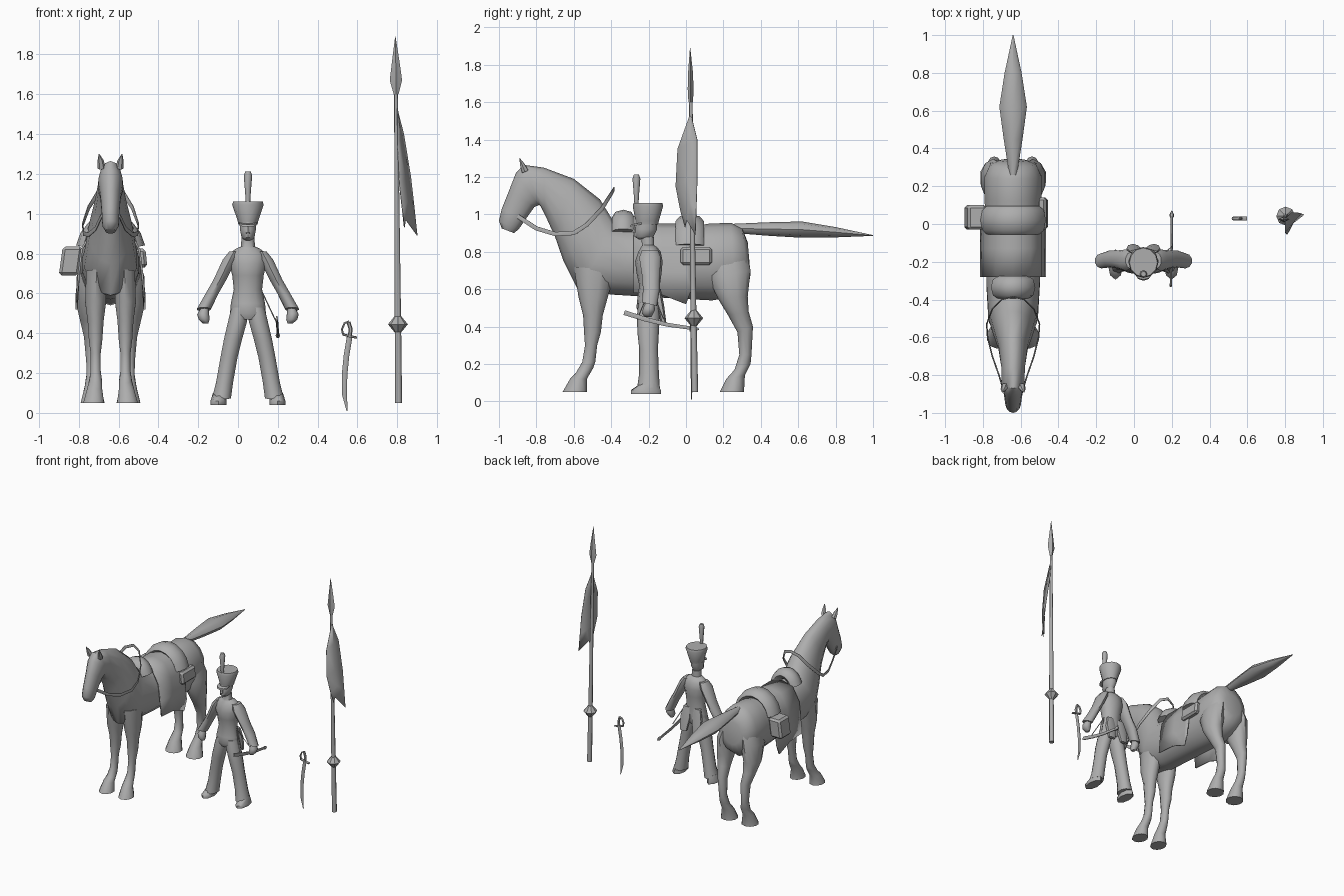
import bpy, bmesh, math
from mathutils import Vector as V

gray = bpy.data.materials.new("plain_gray")
gray.diffuse_color = (0.42, 0.42, 0.42, 1)
HX, SX = -0.64, 0.05          # horse and soldier centre lines
Y, Z = V((0, 1, 0)), V((0, 0, 1))


def finish(name, bm, angle=50, thick=0):
    bmesh.ops.recalc_face_normals(bm, faces=bm.faces)
    me = bpy.data.meshes.new(name)
    bm.to_mesh(me)
    bm.free()
    ob = bpy.data.objects.new(name, me)
    bpy.context.collection.objects.link(ob)
    me.materials.append(gray)
    bpy.ops.object.select_all(action='DESELECT')
    ob.select_set(True)
    bpy.context.view_layer.objects.active = ob
    bpy.ops.object.shade_smooth_by_angle(angle=math.radians(angle))
    if thick:
        m = ob.modifiers.new("thickness", 'SOLIDIFY')
        m.thickness, m.offset = thick, 0
    return ob


def skin(name, rings, closed=True, angle=50, thick=0):
    """Join point rows with quads; closed rows become a capped solid."""
    bm = bmesh.new()
    vs = [[bm.verts.new(p) for p in r] for r in rings]
    n = len(vs[0])
    for a, b in zip(vs, vs[1:]):
        for i in range(n if closed else n - 1):
            j = (i + 1) % n
            bm.faces.new((a[i], a[j], b[j], b[i]))
    if closed:
        bm.faces.new(vs[0])
        bm.faces.new(vs[-1])
    return finish(name, bm, angle, thick)


def oval(c, u, v, n):
    return [c + u * math.cos(math.tau * i / n) + v * math.sin(math.tau * i / n)
            for i in range(n)]


def loft(name, rows, n=10, angle=50):
    """Rows: x centre, two opposite points (y, z), (y, z), half width in x."""
    rings = []
    for x, y1, z1, y2, z2, w in rows:
        a, b = V((x, y1, z1)), V((x, y2, z2))
        rings.append(oval((a + b) / 2, (a - b) / 2, V((w, 0, 0)), n))
    return skin(name, rings, angle=angle)


def side_loft(name, cx, s, rows, n=10):
    return loft(name, [(cx + s * r[0],) + r[1:] for r in rows], n)


def tube(name, pts, radii, ref=Y, n=8, angle=50):
    """Tube along a path; radii are (across, along ref) for each point."""
    pts = [V(p) for p in pts]
    rings = []
    for i, p in enumerate(pts):
        t = (pts[min(i + 1, len(pts) - 1)] - pts[max(i - 1, 0)]).normalized()
        u = t.cross(ref).normalized()
        r = radii[i] if isinstance(radii, list) else radii
        rings.append(oval(p, u * r[0], u.cross(t) * r[1], n))
    return skin(name, rings, angle=angle)


def arch(name, yc, zc, rx, rz, h, d, a0, n=8):
    """Roll bent over the horse's back."""
    rings = []
    for i in range(9):
        a = math.radians(a0 + (180 - 2 * a0) * i / 8)
        o = V((math.cos(a), 0, math.sin(a)))
        rings.append(oval(V((HX + rx * o.x, yc, zc + rz * o.z)), o * h, Y * d, n))
    return skin(name, rings)


# Horse: head, neck and trunk
loft("horse_body", [(HX,) + r for r in [
    (-.985, .925, -.92, .90, .025), (-1.0, .965, -.895, .92, .042),
    (-.985, 1.03, -.86, .97, .045), (-.945, 1.13, -.81, 1.04, .052),
    (-.91, 1.22, -.785, 1.05, .062), (-.87, 1.265, -.775, 1.04, .062),
    (-.76, 1.25, -.755, 1.0, .064), (-.60, 1.19, -.70, .88, .08),
    (-.46, 1.08, -.655, .75, .11), (-.38, .95, -.575, .59, .135),
    (-.25, .92, -.38, .57, .145), (0, .93, -.05, .55, .148),
    (.12, .95, .14, .54, .155), (.24, .955, .26, .56, .155),
    (.30, .93, .335, .62, .125), (.33, .85, .345, .68, .07)]], 14)
loft("horse_tail", [(HX,) + r for r in [
    (.26, .95, .26, .90, .02), (.45, .958, .45, .885, .05),
    (.62, .962, .62, .875, .073), (.8, .932, .8, .877, .045),
    (1.0, .889, 1.0, .885, .002)]], 8)

for s, side in ((-1, "left"), (1, "right")):
    tube(side + "_ear", [(HX + s * .045, -.86, 1.23), (HX + s * .05, -.875, 1.265),
         (HX + s * .058, -.89, 1.30)], [(.02, .02), (.016, .014), (.002, .002)], n=6)
    side_loft(side + "_front_leg", HX, s, [
        (.07, -.60, .72, -.38, .70, .055), (.075, -.575, .56, -.42, .55, .055),
        (.075, -.55, .46, -.445, .46, .042), (.075, -.545, .37, -.455, .37, .036),
        (.075, -.54, .30, -.475, .30, .027), (.075, -.555, .21, -.485, .21, .027),
        (.075, -.59, .15, -.495, .18, .033), (.08, -.62, .12, -.53, .12, .04),
        (.085, -.66, .05, -.53, .05, .055)])
    side_loft(side + "_hind_leg", HX, s, [
        (.07, .10, .78, .32, .82, .06), (.105, .12, .66, .345, .70, .068),
        (.115, .17, .55, .33, .56, .062), (.11, .225, .46, .335, .48, .046),
        (.10, .275, .37, .358, .40, .035), (.095, .285, .25, .35, .25, .028),
        (.09, .26, .17, .345, .20, .033), (.09, .215, .12, .315, .14, .042),
        (.09, .18, .05, .31, .05, .063)])

# Saddle cloth, rolls and bags
half = [(0, .945), (.09, .92), (.145, .82), (.16, .69)]
rows = []
for y, low in ((-.28, .58), (-.13, .57), (0, .52), (.03, .60)):
    right = half + [(.17, low)]
    prof = [(-x, z) for x, z in right[:0:-1]] + right
    rows.append([V((HX + x, y, z)) for x, z in prof])
skin("saddle_cloth", rows, closed=False, thick=.01)
arch("rear_roll", .02, .80, .142, .165, .035, .075, 12)
arch("pommel_roll", -.335, .87, .085, .115, .04, .06, 20)
loft("left_bag", [(-.90, -.04, .77, .10, .77, .005), (-.895, -.04, .77, .10, .77, .005)], 4)
bpy.data.objects.remove(bpy.data.objects["left_bag"])


def bag(name, x0, x1, y0, y1, z0, z1, lean):
    bm = bmesh.new()
    bmesh.ops.create_cube(bm, size=1)
    for v in bm.verts:
        k = v.co.z
        v.co = V(((x0 + x1) / 2 + v.co.x * (x1 - x0) + k * lean,
                  (y0 + y1) / 2 + v.co.y * (y1 - y0), (z0 + z1) / 2 + k * (z1 - z0)))
    bmesh.ops.bevel(bm, geom=bm.edges[:], offset=.014, segments=1, affect='EDGES')
    finish(name, bm, 30)


bag("left_saddle_bag", -.89, -.79, -.03, .10, .69, .835, .02)
bag("right_saddle_bag", -.51, -.46, -.03, .14, .73, .825, -.01)

# Reins: one loop from the mouth around the neck
rein = [(.045, -.90, .99), (.075, -.80, .925), (.11, -.70, .895), (.135, -.60, .90),
        (.14, -.53, .945), (.11, -.45, 1.03), (.06, -.40, 1.11)]
path = [(HX - x, y, z) for x, y, z in rein] + [(HX, -.385, 1.135)]
path += [(HX + x, y, z) for x, y, z in rein[::-1]]
tube("reins", path, (.004, .013), Z, 6)

# Soldier: trunk, head and hat
loft("soldier_coat", [(SX,) + r for r in [
    (-.25, .47, -.15, .47, .075), (-.265, .50, -.135, .50, .09),
    (-.26, .55, -.135, .55, .086), (-.25, .62, -.14, .62, .071),
    (-.265, .69, -.13, .69, .079), (-.272, .75, -.125, .75, .094),
    (-.255, .80, -.135, .80, .092), (-.24, .825, -.155, .825, .06),
    (-.235, .835, -.17, .835, .036), (-.24, .88, -.17, .88, .032)]], 12)
loft("head", [(SX,) + r for r in [
    (-.25, .865, -.20, .875, .018), (-.275, .88, -.175, .88, .034),
    (-.275, .92, -.155, .92, .042), (-.268, .97, -.155, .97, .043)]], 10)
loft("nose", [(SX, -.29, .905, -.26, .90, .012), (SX, -.272, .945, -.26, .945, .006)], 5)
loft("hat", [(SX,) + r for r in [
    (-.268, .945, -.150, .945, .048), (-.270, .965, -.145, .965, .052),
    (-.285, 1.045, -.122, 1.045, .079), (-.28, 1.062, -.127, 1.062, .074)]], 12)
loft("hat_visor", [(SX, -.30, .935, -.21, .952, .046), (SX, -.295, .945, -.21, .962, .046)], 10)
tube("plume", [(SX, -.265, 1.03), (SX, -.265, 1.09), (SX, -.265, 1.19), (SX, -.265, 1.212)],
     [(.01, .01), (.013, .013), (.021, .021), (.014, .014)])

for s, side in ((-1, "left"), (1, "right")):
    side_loft(side + "_sleeve", SX, s, [
        (.07, -.235, .81, -.15, .81, .025), (.092, -.25, .77, -.135, .77, .036),
        (.14, -.235, .67, -.14, .67, .034), (.18, -.23, .60, -.14, .60, .034),
        (.222, -.235, .53, -.155, .51, .036)])
    side_loft(side + "_hand", SX, s, [
        (.218, -.215, .53, -.17, .52, .02), (.225, -.23, .50, -.165, .49, .03),
        (.22, -.235, .47, -.175, .47, .028), (.213, -.22, .45, -.185, .45, .014)], 8)
    side_loft(side + "_trouser_leg", SX, s, [
        (.04, -.255, .53, -.14, .53, .045), (.052, -.262, .46, -.14, .46, .05),
        (.075, -.26, .37, -.145, .37, .048), (.095, -.25, .28, -.15, .28, .045),
        (.118, -.25, .15, -.145, .15, .045), (.133, -.262, .07, -.14, .075, .05)])
    side_loft(side + "_shoe", SX, s, [
        (.148, -.295, .04, -.135, .04, .04), (.148, -.295, .06, -.135, .06, .04),
        (.142, -.235, .10, -.15, .10, .034)], 8)
    side_loft(side + "_coat_tail", SX, s, [
        (.045, -.17, .60, -.135, .60, .03), (.05, -.16, .52, -.118, .52, .045),
        (.055, -.135, .42, -.105, .42, .03)], 6)

# Scabbard with its sling
tube("scabbard", [(.195, -.33, .475), (.197, -.22, .44), (.2, -.10, .41), (.2, .04, .39)],
     [(.006, .015), (.006, .014), (.006, .012), (.006, .01)], Z, 6)
tube("scabbard_knob", [(.2, .035, .39), (.2, .05, .388), (.2, .07, .386)],
     [(.01, .012), (.012, .014), (.003, .003)], Z, 6)
for y in (-.26, -.12):
    tube("sling_strap", [(.12, -.19, .61), (.2, y, .44)], (.003, .003), Y, 4)

# Loose sabre
sy = .03
tube("sabre_blade", [(.548, sy, .01), (.535, sy, .09), (.535, sy, .19), (.545, sy, .29),
     (.56, sy, .38)], [(.003, .003), (.012, .005), (.014, .006), (.014, .007), (.014, .008)], n=6)
tube("sabre_crossguard", [(.525, sy, .395), (.56, sy, .385), (.597, sy, .378)], (.006, .012), n=6)
tube("sabre_grip", [(.56, sy, .38), (.566, sy, .42), (.555, sy, .455)], (.01, .01), n=6)
tube("sabre_knuckle_guard", [(.527, sy, .395), (.522, sy, .42), (.535, sy, .45), (.558, sy, .46)],
     (.005, .009), n=6)

# Lance: shaft, knob and spear head
tube("lance_shaft", [(.806, .047, .05), (.803, .04, .45), (.793, .025, 1.65)],
     [(.018, .018), (.016, .016), (.009, .009)])
tube("lance_knob", [(.803, .042, .40), (.803, .042, .445), (.803, .042, .49)],
     [(.013, .013), (.05, .05), (.013, .013)], n=8, angle=20)
tube("spear_head", [(.794, .025, 1.60), (.793, .025, 1.67), (.792, .024, 1.77), (.79, .022, 1.89)],
     [(.012, .012), (.031, .016), (.018, .012), (.001, .001)], n=4, angle=20)

# Swallow-tailed pennant, hanging in folds
skin("pennant", [[V(p) for p in r] for r in (
    [(.80, .02, 1.53), (.802, .03, 1.52), (.806, .035, 1.50)],
    [(.80, -.045, 1.35), (.815, .02, 1.38), (.832, .06, 1.40)],
    [(.81, -.055, 1.15), (.84, .005, 1.18), (.868, .06, 1.18)],
    [(.825, -.03, 1.02), (.85, .02, 1.06), (.885, .055, 1.03)],
    [(.835, -.005, .93), (.842, .005, .97), (.90, .05, .89)])],
    closed=False, thick=.004)
